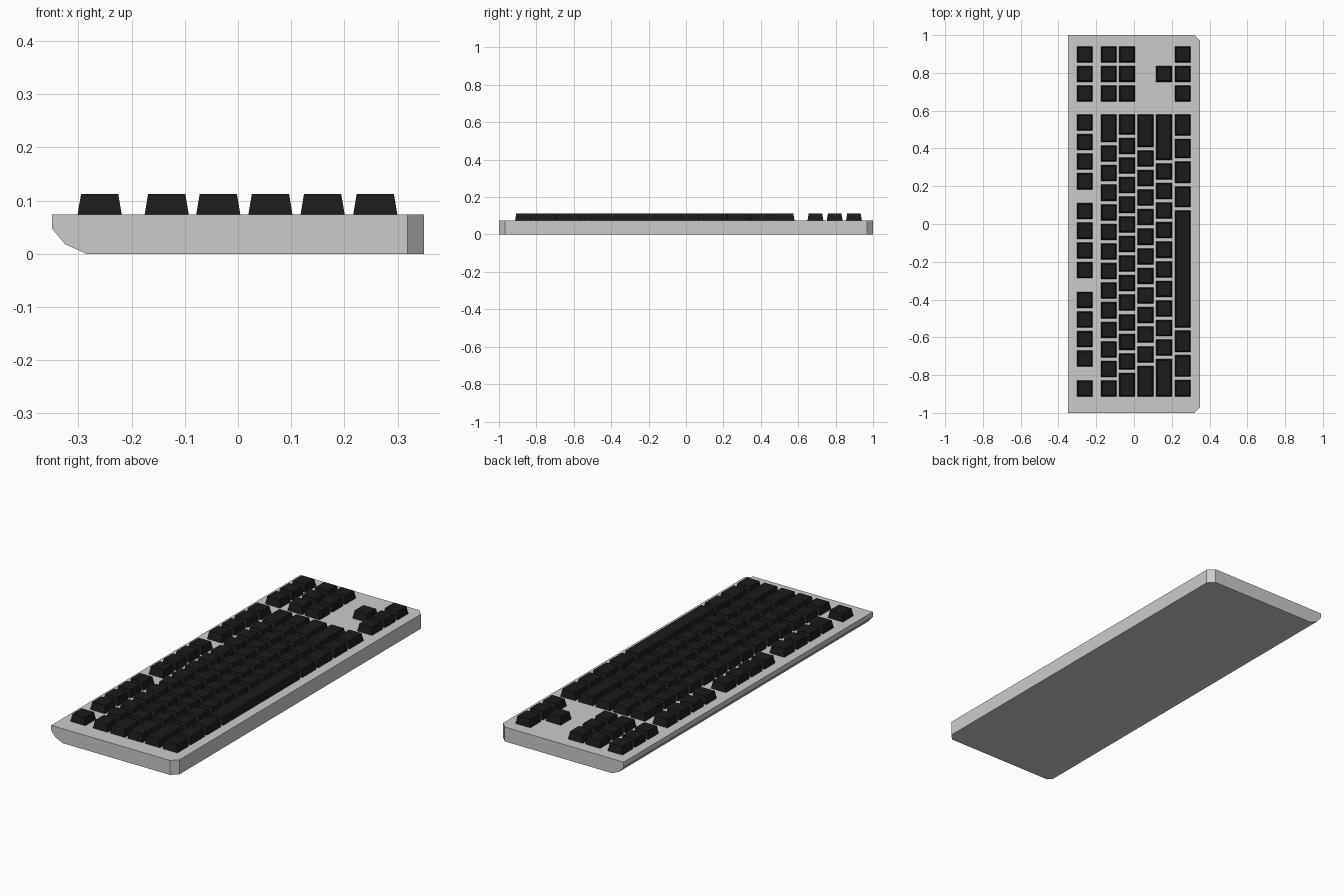
import bpy, bmesh

if "Cube" in bpy.data.objects:
    bpy.data.objects.remove(bpy.data.objects["Cube"])

CASE_TOP, KEY_TOP = 0.0735, 0.112
KEY, PITCH = 0.085, 0.1037          # single key size and spacing
GAP = PITCH - KEY
Y_MIN, Y_MAX = -0.914, 0.580        # extent of the main key block
ROW_X = [-0.260, -0.134, -0.037, 0.061, 0.159, 0.258]

key_mat = bpy.data.materials.new("dark_keys")
key_mat.diffuse_color = (0.011, 0.011, 0.011, 1)
key_mat.use_nodes = True
key_mat.node_tree.nodes["Principled BSDF"].inputs["Base Color"].default_value = key_mat.diffuse_color


def make_object(name, bm, mat=None):
    bmesh.ops.recalc_face_normals(bm, faces=bm.faces[:])
    mesh = bpy.data.meshes.new(name)
    bm.to_mesh(mesh)
    bm.free()
    if mat:
        mesh.materials.append(mat)
    obj = bpy.data.objects.new(name, mesh)
    bpy.context.collection.objects.link(obj)
    return obj


def add_key(bm, x, y0, y1, taper=0.0065):
    """Tapered key cap spanning y0..y1."""
    verts = bmesh.ops.create_cube(bm, size=1)["verts"]
    for v in verts:
        top = v.co.z > 0
        inset = taper if top else 0
        sx = 1 if v.co.x > 0 else -1
        sy = 1 if v.co.y > 0 else -1
        v.co = (x + sx * (KEY / 2 - 0.001 - inset),
                (y0 + y1) / 2 + sy * ((y1 - y0) / 2 - inset),
                KEY_TOP if top else CASE_TOP)


def make_keys(name, x, spans):
    bm = bmesh.new()
    for y0, y1 in spans:
        add_key(bm, x, y0, y1)
    make_object(name, bm, key_mat)


# Case: side profile extruded along y, with two chamfered vertical corners
profile = [(-0.35, CASE_TOP), (-0.35, 0.048), (-0.325, 0.018),
           (-0.285, 0.0), (0.35, 0.0), (0.35, CASE_TOP)]
bm = bmesh.new()
face = bm.faces.new([bm.verts.new((x, -1, z)) for x, z in profile])
ext = bmesh.ops.extrude_face_region(bm, geom=[face], use_keep_orig=True)
for v in ext["geom"]:
    if isinstance(v, bmesh.types.BMVert):
        v.co.y = 1
bmesh.ops.recalc_face_normals(bm, faces=bm.faces[:])
corners = [e for e in bm.edges
           if all(v.co.x > 0.3 for v in e.verts)
           and abs(e.verts[0].co.y - e.verts[1].co.y) < 1e-4]
bmesh.ops.bevel(bm, geom=corners, offset=0.031, segments=1, affect='EDGES')
make_object("keyboard_case", bm)

# Function row: one lone key, then three groups of four
block_gap = (Y_MAX - Y_MIN - 12 * PITCH - KEY) / 3
spans = []
for i in range(13):
    y = Y_MIN + i * PITCH + block_gap * ((i + 3) // 4)
    spans.append((y, y + KEY))
make_keys("function_row_keys", ROW_X[0], spans)

# Typing rows: wide first key, a run of single keys, a wide last key
typing = [("number_row_keys", 1, KEY, 12),
          ("upper_letter_keys", 2, 0.125, 12),
          ("home_row_keys", 3, 0.163, 11),
          ("lower_letter_keys", 4, 0.198, 10)]
for name, row, first, count in typing:
    y = Y_MIN + first
    spans = [(Y_MIN, y)]
    for i in range(count):
        y += GAP
        spans.append((y, y + KEY))
        y += KEY
    spans.append((y + GAP, Y_MAX))
    make_keys(name, ROW_X[row], spans)

# Bottom row with the long space bar
y, spans = Y_MIN, []
for width in (0.089, 0.113, 0.113, 0.619, 0.111, 0.114, 0.103, 0.112):
    spans.append((y, y + width))
    y += width + 0.0172
make_keys("space_bar_row_keys", ROW_X[5], spans)

# Navigation and arrow keys
nav = [(c - KEY / 2, c + KEY / 2) for c in (0.692, 0.795, 0.898)]
for row in (0, 1, 2, 5):
    make_keys(f"navigation_keys_{row + 1}", ROW_X[row], nav)
make_keys("up_arrow_key", ROW_X[4], nav[1:2])
